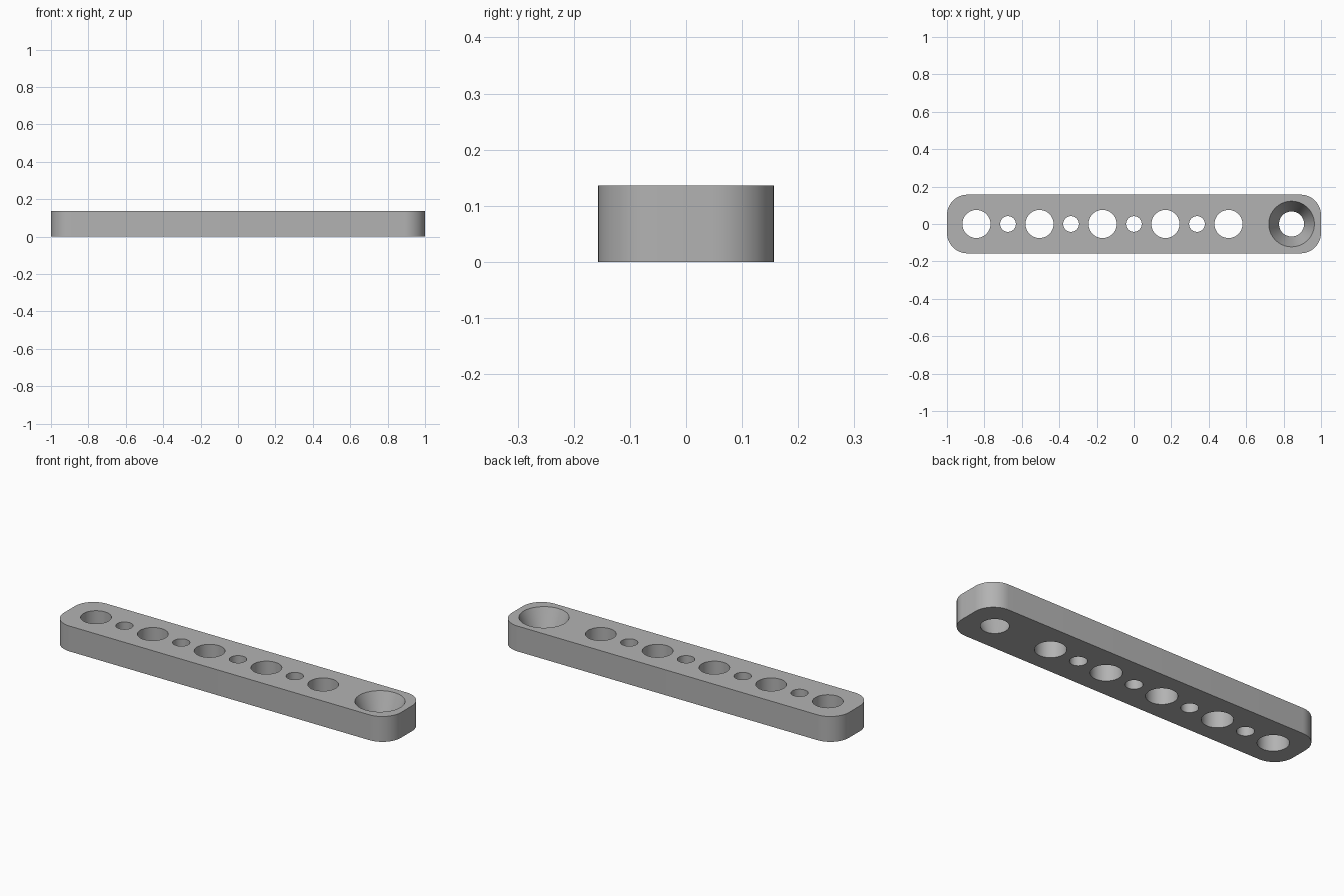
import bpy
import bmesh
from math import radians, cos, sin, pi

LENGTH, WIDTH, HEIGHT, CORNER = 2.0, 0.314, 0.136, 0.11
PITCH = 0.337
MARGIN = 0.02

if "Cube" in bpy.data.objects:
    bpy.data.objects.remove(bpy.data.objects["Cube"], do_unlink=True)

grey = bpy.data.materials.new("plain grey")
grey.use_nodes = True
colour = (0.45, 0.45, 0.45, 1)
grey.diffuse_color = colour
grey.node_tree.nodes["Principled BSDF"].inputs["Base Color"].default_value = colour


def add_object(name, bm):
    bmesh.ops.recalc_face_normals(bm, faces=bm.faces)
    mesh = bpy.data.meshes.new(name)
    bm.to_mesh(mesh)
    bm.free()
    mesh.materials.append(grey)
    obj = bpy.data.objects.new(name, mesh)
    bpy.context.collection.objects.link(obj)
    return obj


def rounded_bar(name, steps=12):
    """Rounded rectangle extruded upwards."""
    bm = bmesh.new()
    verts = []
    for quarter, (sx, sy) in enumerate([(1, 1), (-1, 1), (-1, -1), (1, -1)]):
        cx, cy = sx * (LENGTH / 2 - CORNER), sy * (WIDTH / 2 - CORNER)
        for i in range(steps + 1):
            a = (quarter + i / steps) * pi / 2
            verts.append(bm.verts.new((cx + CORNER * cos(a), cy + CORNER * sin(a), 0)))
    face = bm.faces.new(verts)
    top = bmesh.ops.extrude_face_region(bm, geom=[face])["geom"]
    bmesh.ops.translate(bm, vec=(0, 0, HEIGHT),
                        verts=[v for v in top if isinstance(v, bmesh.types.BMVert)])
    return add_object(name, bm)


def add_cutter(bm, x, bottom, top):
    """Round hole whose radius runs from bottom to top of the bar."""
    extra = (top - bottom) * MARGIN / HEIGHT
    cone = bmesh.ops.create_cone(bm, cap_ends=True, segments=64,
                                 radius1=bottom - extra, radius2=top + extra,
                                 depth=HEIGHT + 2 * MARGIN)
    bmesh.ops.translate(bm, vec=(x, 0, HEIGHT / 2), verts=cone["verts"])


bar = rounded_bar("drilled_bar")

# Alternating large and small holes, then the tapered hole
holes = bmesh.new()
for i in range(9):
    radius = 0.042 if i % 2 else 0.075
    add_cutter(holes, PITCH * (i - 5) / 2, radius, radius)
add_cutter(holes, PITCH * 2.5, 0.067, 0.122)
cutter = add_object("hole_cutter", holes)
cutter.hide_render = True
cutter.hide_viewport = True

cut = bar.modifiers.new("holes", "BOOLEAN")
cut.operation = "DIFFERENCE"
cut.solver = "EXACT"
cut.object = cutter

# Apply the cut, then shade the curved walls smooth
depsgraph = bpy.context.evaluated_depsgraph_get()
drilled = bpy.data.meshes.new_from_object(bar.evaluated_get(depsgraph))
bar.modifiers.clear()
bar.data = drilled
bpy.data.objects.remove(cutter, do_unlink=True)

bpy.ops.object.select_all(action="DESELECT")
bar.select_set(True)
bpy.context.view_layer.objects.active = bar
bpy.ops.object.shade_smooth_by_angle(angle=radians(30))
